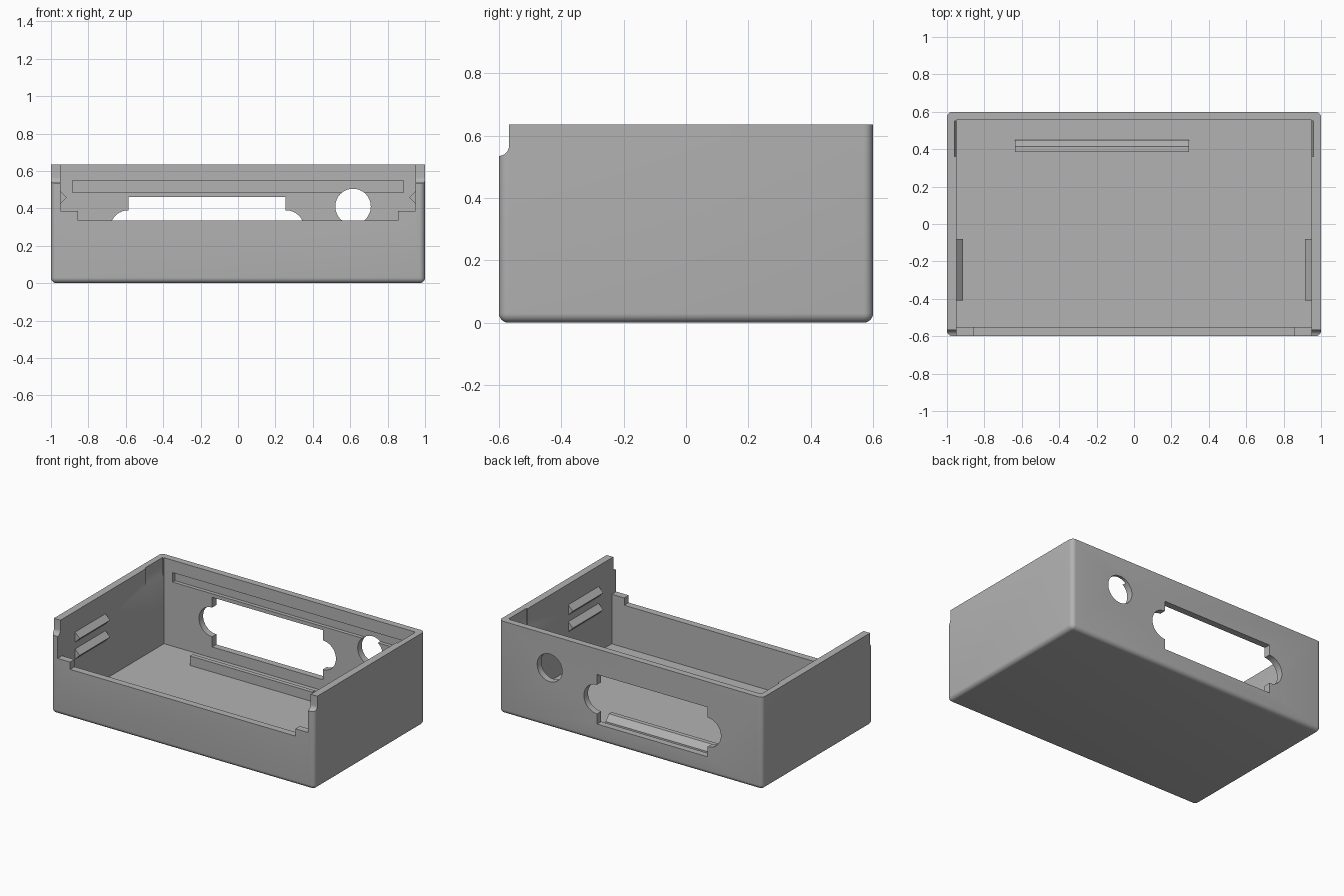
import bpy
import bmesh
from math import cos, sin, pi, radians
from mathutils import Vector

if "Cube" in bpy.data.objects:
    bpy.data.objects.remove(bpy.data.objects["Cube"])

grey = bpy.data.materials.new("plain_grey")
grey.use_nodes = True
COLOUR = (0.45, 0.45, 0.45, 1)
grey.diffuse_color = COLOUR
grey.node_tree.nodes["Principled BSDF"].inputs["Base Color"].default_value = COLOUR


def make_object(name, bm):
    bmesh.ops.recalc_face_normals(bm, faces=bm.faces)
    mesh = bpy.data.meshes.new(name)
    bm.to_mesh(mesh)
    bm.free()
    mesh.materials.append(grey)
    obj = bpy.data.objects.new(name, mesh)
    bpy.context.collection.objects.link(obj)
    return obj


def prism(name, profile, axis, start, end):
    """Extrude a 2D profile along x (profile is y, z) or y (profile is x, z)."""
    bm = bmesh.new()
    place = (lambda u, v: (start, u, v)) if axis == "x" else (lambda u, v: (u, start, v))
    face = bm.faces.new([bm.verts.new(place(u, v)) for u, v in profile])
    out = bmesh.ops.extrude_face_region(bm, geom=[face])
    step = Vector((end - start, 0, 0)) if axis == "x" else Vector((0, end - start, 0))
    bmesh.ops.translate(bm, vec=step, verts=[g for g in out["geom"] if isinstance(g, bmesh.types.BMVert)])
    return make_object(name, bm)


def rect(u0, u1, v0, v1):
    return [(u0, v0), (u1, v0), (u1, v1), (u0, v1)]


def circle(u, v, r, n=48):
    return [(u + r * cos(2 * pi * i / n), v + r * sin(2 * pi * i / n)) for i in range(n)]


def cut(target, profile, axis, start, end):
    cutter = prism("cutter", profile, axis, start, end)
    cutter.hide_render = True
    mod = target.modifiers.new("cut", "BOOLEAN")
    mod.operation = "DIFFERENCE"
    mod.solver = "EXACT"
    mod.object = cutter
    bpy.context.view_layer.objects.active = target
    bpy.ops.object.modifier_apply(modifier=mod.name)
    bpy.data.objects.remove(cutter)


# Outer shell with rounded bottom and upright edges
W, D, H, FLOOR = 1.0, 0.6, 0.635, 0.045
case = prism("case_shell", rect(-W, W, 0, H), "y", -D, D)
bm = bmesh.new()
bm.from_mesh(case.data)
edges = [e for e in bm.edges if min(v.co.z for v in e.verts) < 0.01]
bmesh.ops.bevel(bm, geom=edges, offset=0.03, segments=6, profile=0.5, affect="EDGES")
bm.to_mesh(case.data)
bm.free()

# Hollow inside
cut(case, rect(-0.95, 0.95, FLOOR, 0.8), "y", -0.552, 0.555)

# Stepped opening in the front wall
cut(case, [(-0.855, 0.335), (0.855, 0.335), (0.855, 0.385), (0.95, 0.385),
           (0.95, 0.8), (-0.95, 0.8), (-0.95, 0.385), (-0.855, 0.385)], "y", -0.7, -0.5)

# Setback with a rounded foot on the front ends of the side walls
foot = [(-0.6 + 0.032 * sin(a), 0.567 - 0.032 * cos(a))
        for a in (radians(10 * i) for i in range(10))]
cut(case, [(-0.7, 0.535)] + foot + [(-0.568, 0.8), (-0.7, 0.8)], "x", -1.2, 1.2)

# Back connector window with round ears, and a round hole beside it
cut(case, rect(-0.585, 0.255, 0.12, 0.46), "y", 0.5, 0.7)
for x in (-0.585, 0.255):
    cut(case, circle(x, 0.29, 0.1), "y", 0.5, 0.7)
cut(case, circle(0.615, 0.41, 0.095), "y", 0.5, 0.7)

# Long groove inside the back wall
cut(case, rect(-0.885, 0.885, 0.485, 0.55), "y", 0.5, 0.58)

for side, label in ((1, "left"), (-1, "right")):
    # Shallow pocket with a sloped foot at the back of each side wall
    cut(case, [(side * x, z) for x, z in ((0.94, 0.49), (0.96, 0.53), (0.96, 0.8), (0.94, 0.8))],
        "y", 0.36, 0.55)
    # Pair of pointed guide ribs on each side wall
    for level, z in (("upper", 0.458), ("lower", 0.342)):
        prism(f"{label}_{level}_guide_rib",
              [(side * 0.955, z - 0.04), (side * 0.915, z), (side * 0.955, z + 0.04)],
              "y", -0.41, -0.08)

# Ramped ledge on the floor near the back window
prism("floor_ledge", [(0.385, 0.04), (0.45, 0.04), (0.45, 0.07), (0.415, 0.11), (0.385, 0.11)],
      "x", -0.635, 0.295)

# Smooth the rounded edges only
bpy.ops.object.select_all(action="DESELECT")
case.select_set(True)
bpy.context.view_layer.objects.active = case
bpy.ops.object.shade_smooth_by_angle(angle=radians(30))
